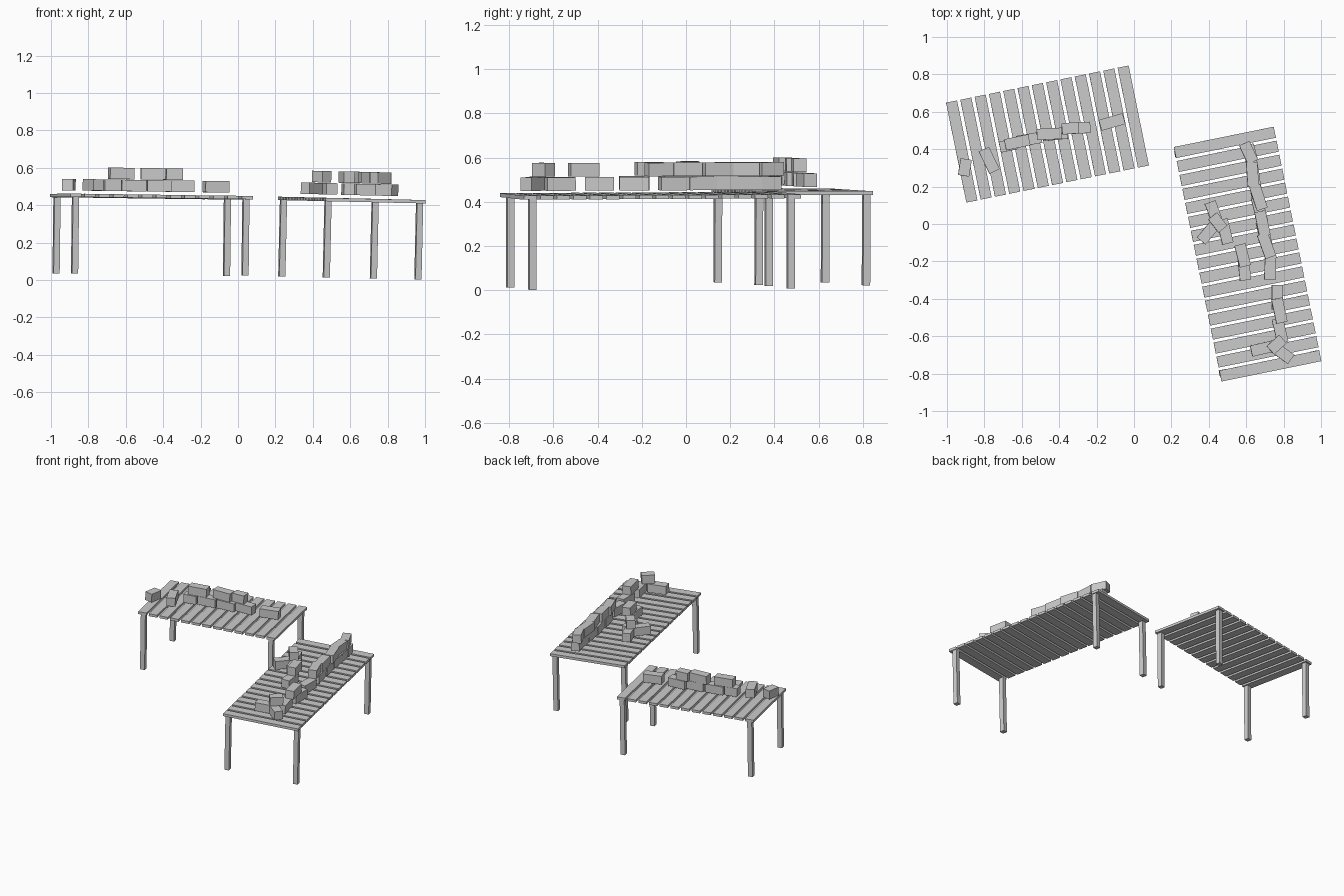
import bpy
from math import radians
from mathutils import Matrix, Vector

if "Cube" in bpy.data.objects:
    bpy.data.objects.remove(bpy.data.objects["Cube"])

YAW = radians(11.5)
PLANK_T, PLANK_W, LEG_LEN, LEG_W = 0.018, 0.06, 0.408, 0.033
BLOCK_W, BLOCK_H, GAP = 0.06, 0.061, 0.018
FULL, SHORT = 0.132, 0.09


def box(name, matrix, size):
    x, y, z = (s / 2 for s in size)
    verts = [(a, b, c) for a in (-x, x) for b in (-y, y) for c in (-z, z)]
    faces = [(0, 1, 3, 2), (4, 6, 7, 5), (0, 4, 5, 1), (2, 3, 7, 6), (0, 2, 6, 4), (1, 5, 7, 3)]
    mesh = bpy.data.meshes.new(name)
    mesh.from_pydata(verts, [], faces)
    ob = bpy.data.objects.new(name, mesh)
    ob.matrix_world = matrix
    bpy.context.collection.objects.link(ob)
    return ob


def frame(centre, slope):
    """Slightly tilted frame; origin at the centre of the table's top surface."""
    normal = Matrix.Rotation(YAW, 3, 'Z') @ Vector((-slope[0], -slope[1], 1))
    tilt = Vector((0, 0, 1)).rotation_difference(normal).to_matrix().to_4x4()
    return Matrix.Translation(centre) @ tilt @ Matrix.Rotation(YAW, 4, 'Z')


def table(name, f, count, pitch, length, along_x, leg_u, leg_v):
    # slatted top
    for i in range(count):
        d = (i - (count - 1) / 2) * pitch
        pos = (d, 0, -PLANK_T / 2) if along_x else (0, d, -PLANK_T / 2)
        size = (PLANK_W, length, PLANK_T) if along_x else (length, PLANK_W, PLANK_T)
        box(name + "_plank", f @ Matrix.Translation(pos), size)
    # four square legs
    for su in (-1, 1):
        for sv in (-1, 1):
            pos = (su * leg_u, sv * leg_v, -PLANK_T - LEG_LEN / 2)
            box(name + "_leg", f @ Matrix.Translation(pos), (LEG_W, LEG_W, LEG_LEN))


def blocks(name, f, rows):
    # bricks given by centre x, y, length, heading in degrees and layer
    inv = f.inverted()
    for x, y, length, deg, layer in rows:
        p = inv @ Vector((x, y, f.translation.z))
        z = GAP + BLOCK_H / 2 + layer * (BLOCK_H + 0.003)
        m = f @ Matrix.Translation((p.x, p.y, z)) @ Matrix.Rotation(radians(deg) - YAW, 4, 'Z')
        box(name, m, (length, BLOCK_W, BLOCK_H))


# short table at the back left, with a curving low wall
left = frame((-0.4625, 0.481, 0.455), (-0.013, -0.003))
table("left_table", left, 13, 0.078, 0.545, True, 0.465, 0.248)
blocks("left_block", left, [
    (-0.905, 0.302, SHORT, 81, 0), (-0.775, 0.34, FULL, -64, 0),
    (-0.674, 0.42, SHORT, 12, 0), (-0.561, 0.452, FULL, 10, 0),
    (-0.422, 0.479, FULL, 6, 0), (-0.30, 0.513, FULL, 3, 0),
    (-0.118, 0.545, FULL, 16, 0), (-0.626, 0.436, FULL, 12, 1),
    (-0.455, 0.481, FULL, 3, 1), (-0.342, 0.511, SHORT, 5, 1)])

# long table at the right
right = frame((0.6075, -0.161, 0.4365), (-0.022, 0.005))
table("right_table", right, 17, 0.0762, 0.545, False, 0.25, 0.597)
# main wall, upper then lower layer
blocks("wall_block", right, [
    (0.61, 0.382, 0.11, -65, 1), (0.631, 0.265, FULL, -86, 1),
    (0.663, 0.142, FULL, -72, 1), (0.684, 0.003, FULL, -78, 1),
    (0.706, -0.115, FULL, -70, 1), (0.62, 0.38, SHORT, -75, 0),
    (0.63, 0.315, FULL, -80, 0), (0.648, 0.20, FULL, -80, 0),
    (0.67, 0.075, FULL, -76, 0), (0.695, -0.055, FULL, -76, 0),
    (0.727, -0.233, FULL, 88, 0)])
# second short wall and wall remains further along
blocks("stub_block", right, [
    (0.578, -0.168, 0.12, -76, 1), (0.588, -0.235, FULL, -84, 0),
    (0.765, -0.392, FULL, 90, 0), (0.775, -0.463, FULL, -78, 1),
    (0.78, -0.57, FULL, -77, 0)])
# small piles
blocks("pile_block", right, [
    (0.428, 0.055, FULL, -70, 0), (0.40, -0.04, FULL, 50, 0),
    (0.485, -0.04, FULL, -76, 0), (0.445, 0.008, SHORT, -52, 1),
    (0.69, -0.665, FULL, 13, 0), (0.785, -0.685, FULL, -36, 0),
    (0.76, -0.645, SHORT, 42, 1)])
